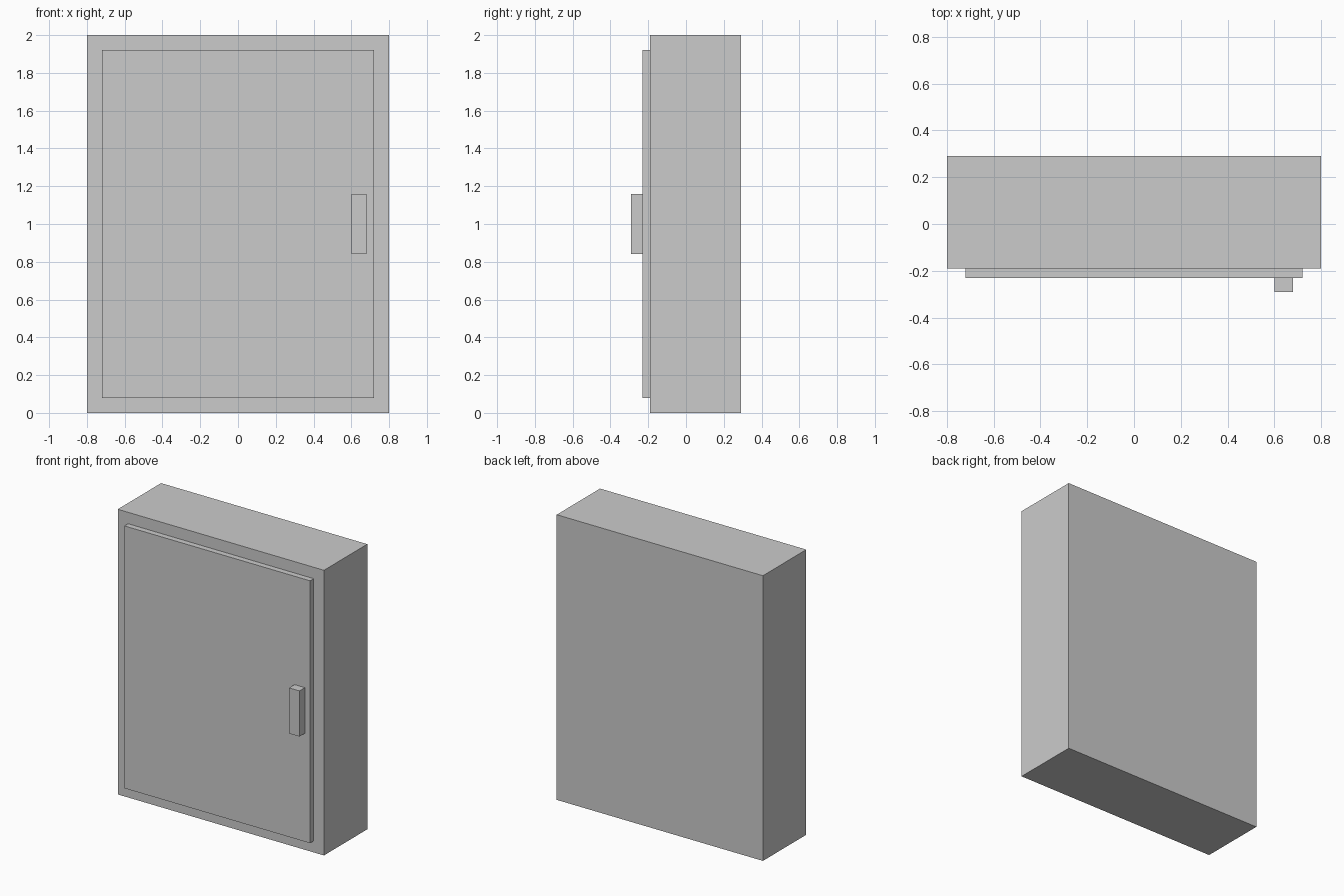
import bpy

if "Cube" in bpy.data.objects:
    bpy.data.objects.remove(bpy.data.objects["Cube"])


def box(name, x, y, z):
    """Add a box spanning the given (min, max) ranges."""
    spans = (x, y, z)
    bpy.ops.mesh.primitive_cube_add(size=1, location=[(a + b) / 2 for a, b in spans])
    obj = bpy.context.object
    obj.name = name
    obj.scale = [b - a for a, b in spans]
    bpy.ops.object.transform_apply(location=False, rotation=False, scale=True)
    return obj


# Cabinet body
box("cabinet_body", (-0.80, 0.80), (-0.19, 0.29), (0.0, 2.0))

# Raised door panel on the front
box("door_panel", (-0.72, 0.72), (-0.23, -0.19), (0.08, 1.92))

# Block handle near the right edge of the door
box("door_handle", (0.60, 0.68), (-0.29, -0.23), (0.84, 1.16))
